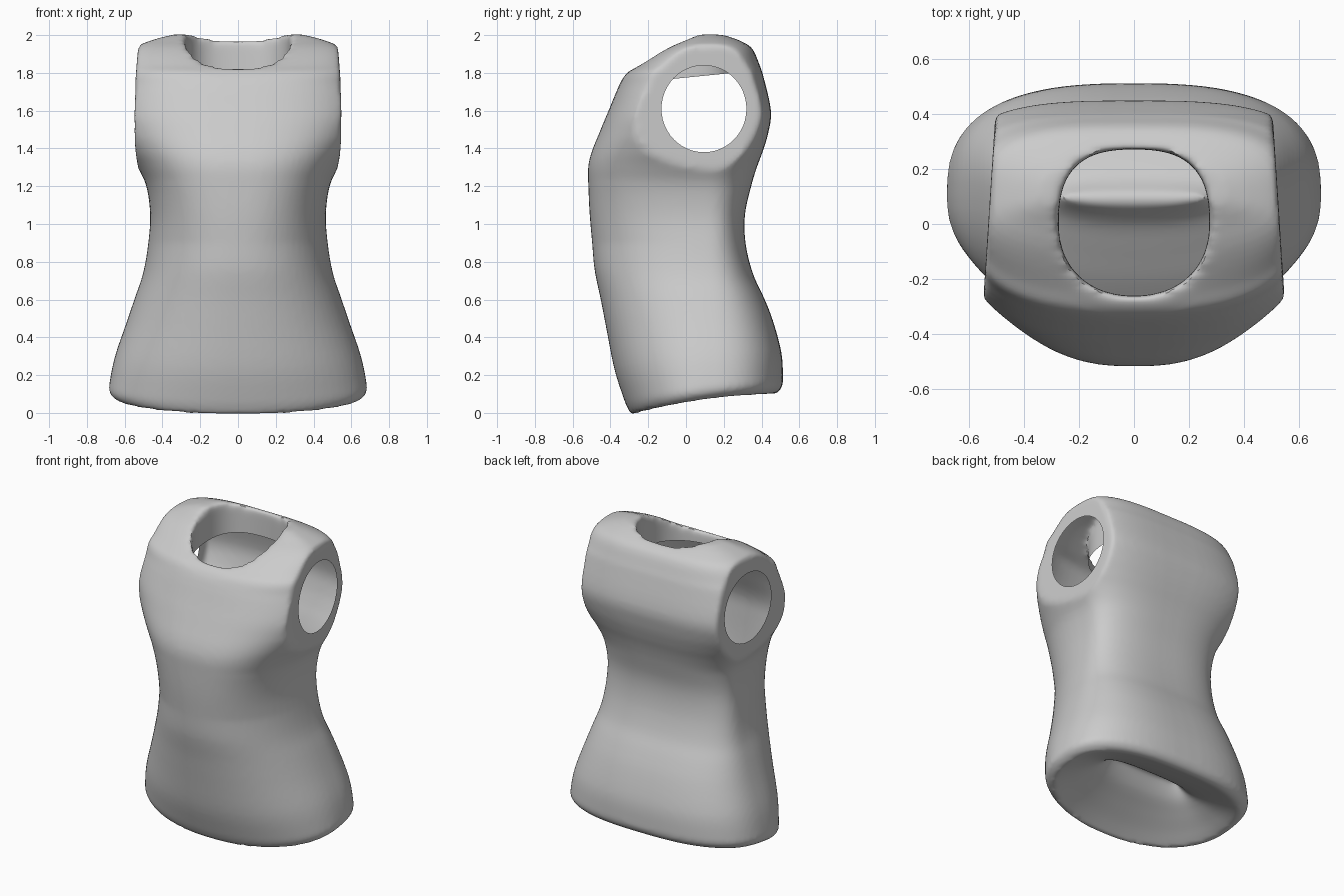
import bpy, bmesh, math

if "Cube" in bpy.data.objects:
    bpy.data.objects.remove(bpy.data.objects["Cube"])

SEGMENTS = 72
ARM_Y, ARM_Z, ARM_RY, ARM_RZ = 0.095, 1.61, 0.225, 0.23


def hem_lift(y, z):
    # The hem rises from front to back and the lift fades out above the hips
    return 0.11 * (1 - ((0.5 - y) / 0.8) ** 2) * max(0, 1 - z / 0.7)


def spline(rows, steps=4):
    # Catmull-Rom resampling of a table of cross-sections
    out = []
    for i in range(len(rows) - 1):
        p, q, r, s = (rows[max(0, min(len(rows) - 1, i + k))] for k in (-1, 0, 1, 2))
        for n in range(steps):
            t = n / steps
            out.append([b + t / 2 * (c - a + t * (2 * a - 5 * b + 4 * c - d
                        + t * (3 * (b - c) + d - a)))
                        for a, b, c, d in zip(p, q, r, s)])
    return out + [list(rows[-1])]


def ramp(value, low, high):
    return min(1, max(0, (value - low) / (high - low)))


def neck_radius(co):
    # 1 on the edge of the neck opening
    return (abs(co.x / 0.28) ** 2.3 + abs(co.y / 0.27) ** 2.3) ** (1 / 2.3)


def loft(name, rows, mid, shoulders):
    # Closed body from rows of (height, half width, front y, back y)
    bm = bmesh.new()
    rings = []
    for z, a, front, back in rows:
        ring = []
        c = min(max(mid, front + 0.02), back - 0.02)
        front_power = 2.2 + shoulders * (0.35 * ramp(z, 0.9, 1.2) + 0.6 * ramp(z, 1.75, 1.9))
        back_power = 2.7 + shoulders * 0.4 * ramp(z, 1.2, 1.5)
        for i in range(SEGMENTS):
            t = math.tau * i / SEGMENTS
            u, v = math.cos(t), math.sin(t)
            p, depth = (back_power, back - c) if v > 0 else (front_power, c - front)
            x = a * math.copysign(abs(u) ** (2 / p), u)
            y = c + depth * math.copysign(abs(v) ** (2 / p), v)
            if shoulders and z > 1.15:
                # Flat sides around the armholes
                limit = 0.525 - 0.065 * (y - 0.1)
                x = max(-limit, min(limit, x))
            ring.append(bm.verts.new((x, y, z + hem_lift(y, z))))
        rings.append(ring)
    for low, high in zip(rings, rings[1:]):
        for i in range(SEGMENTS):
            j = (i + 1) % SEGMENTS
            bm.faces.new((low[i], low[j], high[j], high[i]))
    bm.faces.new(rings[0][::-1])
    bm.faces.new(rings[-1])
    mesh = bpy.data.meshes.new(name)
    bm.to_mesh(mesh)
    bm.free()
    obj = bpy.data.objects.new(name, mesh)
    bpy.context.collection.objects.link(obj)
    return obj


def apply(obj, kind, **settings):
    mod = obj.modifiers.new(kind.title(), kind)
    for key, value in settings.items():
        setattr(mod, key, value)
    bpy.context.view_layer.objects.active = obj
    bpy.ops.object.modifier_apply(modifier=mod.name)


def cut(obj, cutter):
    bpy.context.view_layer.update()
    apply(obj, "BOOLEAN", operation="DIFFERENCE", solver="EXACT", object=cutter)
    bpy.data.objects.remove(cutter)


# Lining folded in under the hem to a low ridge
lining = [
    (0.23, 0.25, 0.07, 0.11), (0.14, 0.33, 0.0, 0.17), (0.08, 0.43, -0.1, 0.26),
    (0.03, 0.53, -0.2, 0.36), (0.0, 0.59, -0.255, 0.43),
]
# Outer cloth, hem to shoulders
outer = [
    (-0.012, 0.635, -0.285, 0.47), (0.03, 0.68, -0.31, 0.507), (0.1, 0.678, -0.335, 0.513),
    (0.25, 0.65, -0.38, 0.505), (0.45, 0.59, -0.42, 0.46), (0.6, 0.545, -0.45, 0.41),
    (0.75, 0.5, -0.483, 0.35), (0.9, 0.475, -0.497, 0.315), (1.05, 0.465, -0.51, 0.312),
    (1.2, 0.485, -0.517, 0.345), (1.3, 0.532, -0.518, 0.375), (1.38, 0.585, -0.5, 0.405),
    (1.48, 0.645, -0.46, 0.435), (1.6, 0.68, -0.41, 0.45), (1.78, 0.64, -0.33, 0.41),
    (1.84, 0.605, -0.25, 0.39), (1.93, 0.55, -0.11, 0.35), (1.975, 0.45, -0.01, 0.28),
    (2.005, 0.33, 0.05, 0.21),
]
shirt = loft("sleeveless_top", spline(lining + outer), mid=0.1, shoulders=1)

# Neck recess, then even out the cloth and round the neck rim
neck = loft("neck_recess", [(1.7, 0.275, -0.262, 0.272), (2.2, 0.275, -0.262, 0.272)],
            mid=0.0, shoulders=0)
cut(shirt, neck)
apply(shirt, "REMESH", mode="VOXEL", voxel_size=0.016)
apply(shirt, "SMOOTH", factor=0.5, iterations=4)
rim = shirt.vertex_groups.new(name="neck_rim")
rim.add([v.index for v in shirt.data.vertices
         if v.co.z > 1.74 and 0.8 < neck_radius(v.co) < 1.25], 1, "REPLACE")
apply(shirt, "SMOOTH", factor=0.5, iterations=16, vertex_group="neck_rim")

# Armhole recesses
for side in (-1, 1):
    bpy.ops.mesh.primitive_cylinder_add(vertices=48, radius=1, depth=0.4,
                                        location=(side * 0.65, ARM_Y, ARM_Z),
                                        rotation=(0, math.pi / 2, 0))
    bpy.context.object.scale = (ARM_RZ, ARM_RY, 1)
    cut(shirt, bpy.context.object)

# Open the recesses so that only thin cloth and the neck band remain
bm = bmesh.new()
bm.from_mesh(shirt.data)
holes = []
for face in bm.faces:
    c = face.calc_center_median()
    if abs(c.x) > 0.44 and math.hypot((c.y - ARM_Y) / ARM_RY, (c.z - ARM_Z) / ARM_RZ) < 1.001:
        holes.append(face)
bmesh.ops.delete(bm, geom=holes, context="FACES")
band = [f for f in bm.faces if f.calc_center_median().z > 1.6
        and neck_radius(f.calc_center_median()) < 1.1]
edges = {e for f in band for e in f.edges}
verts = {v for f in band for v in f.verts}
bmesh.ops.bisect_plane(bm, geom=band + list(edges) + list(verts), clear_inner=True,
                       plane_co=(0, 0, 1.775), plane_no=(0, -0.1, 1))
bm.to_mesh(shirt.data)
bm.free()

cloth = bpy.data.materials.new("light_grey_cloth")
cloth.use_nodes = True
colour = (0.6, 0.6, 0.6, 1)
cloth.diffuse_color = colour
cloth.node_tree.nodes["Principled BSDF"].inputs["Base Color"].default_value = colour
shirt.data.materials.clear()
shirt.data.materials.append(cloth)
for poly in shirt.data.polygons:
    poly.material_index = 0

bpy.ops.object.select_all(action="DESELECT")
shirt.select_set(True)
bpy.context.view_layer.objects.active = shirt
bpy.ops.object.shade_smooth_by_angle(angle=math.radians(40))
